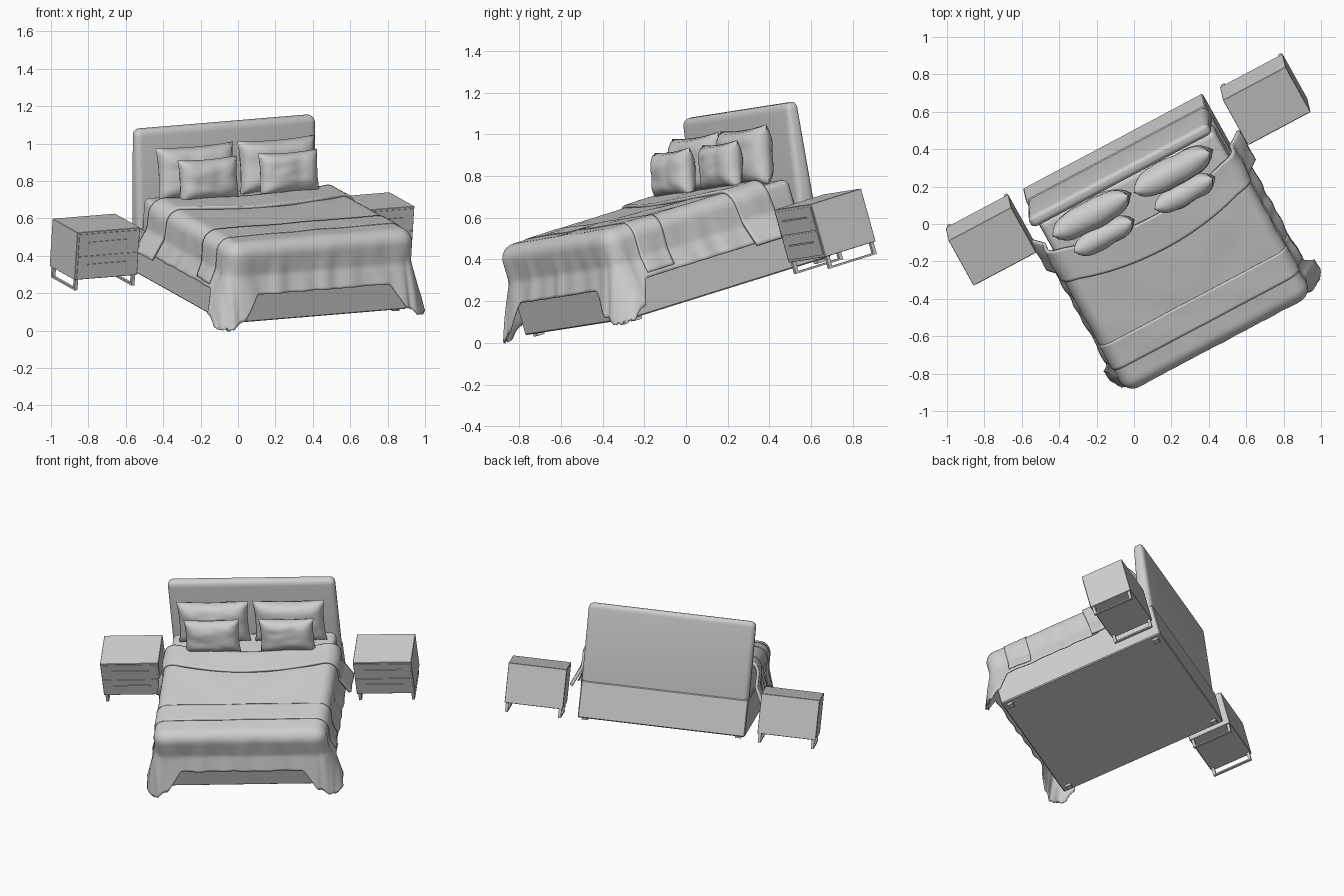
import bpy, bmesh, math
from mathutils import Vector, Matrix, noise

cube = bpy.data.objects.get("Cube")
if cube:
    bpy.data.objects.remove(cube, do_unlink=True)

# One plain grey for everything
grey = bpy.data.materials.new("light_grey")
grey.use_nodes = True
GREY = (0.62, 0.62, 0.62, 1)
grey.diffuse_color = GREY
grey.node_tree.nodes["Principled BSDF"].inputs["Base Color"].default_value = GREY

# Room frame: x across the bed, y from foot to head, z up; turned and tilted
across = Vector((0.88, 0.467, 0.073)).normalized()
along = Vector((-0.465, 0.85, 0.265))
along = (along - across * along.dot(across)).normalized()
up = across.cross(along)
FRAME = Matrix((across, along, up)).transposed().to_4x4()
FRAME.translation = (0.42, -0.515, 0.07)

HALF = 0.545     # half the bed width
LENGTH = 1.14    # bed length


def finish(name, bm, smooth=None):
    mesh = bpy.data.meshes.new(name)
    bmesh.ops.recalc_face_normals(bm, faces=bm.faces)
    bm.to_mesh(mesh)
    bm.free()
    mesh.materials.append(grey)
    obj = bpy.data.objects.new(name, mesh)
    bpy.context.collection.objects.link(obj)
    obj.matrix_world = FRAME
    if smooth:
        bpy.ops.object.select_all(action='DESELECT')
        obj.select_set(True)
        bpy.context.view_layer.objects.active = obj
        bpy.ops.object.shade_smooth_by_angle(angle=math.radians(smooth))
    return obj


def box(name, lo, hi, bevel=0, segments=1):
    lo, hi = Vector(lo), Vector(hi)
    bm = bmesh.new()
    bmesh.ops.create_cube(bm, size=1)
    for v in bm.verts:
        v.co = (lo + hi) / 2 + v.co * (hi - lo)
    if bevel:
        bmesh.ops.bevel(bm, geom=bm.edges[:], offset=bevel, segments=segments,
                        profile=0.5, affect='EDGES')
    return finish(name, bm, 40 if segments > 1 else None)


def ripple(x, y, scale, seed):
    return noise.noise(Vector((x * scale, y * scale, seed)))


def drape(name, start, end, top, hang, radius, seed, thick=0.008, slant=0.0, bow=0.0, flare=0.35):
    """Cloth lying on the bed that folds down over the sides and the foot."""
    inner, foot = HALF - 0.055, 0.045
    reach = inner + hang
    nx = 110
    ny = max(10, int((end - start) * 75))
    bm = bmesh.new()
    rows = []
    for j in range(ny + 1):
        row = []
        for i in range(nx + 1):
            p = reach * (2 * i / nx - 1)
            q = start + (end - start) * j / ny
            side = math.copysign(1, p)
            du, dv = max(abs(p) - inner, 0), max(foot - q, 0)
            # cloth hangs lower as it nears the foot corners
            if dv:
                du *= 1.4
                dv *= 1 + 0.4 * max(0, min(1, (abs(p) - inner + 0.09) / 0.09))
            else:
                du *= 1 + 0.4 * max(0, min(1, (foot + 0.06 - q) / 0.06))
            rho = math.hypot(du, dv)
            rho_c = min(rho, 0.49)
            bend = radius * math.pi / 2
            if rho_c < bend:
                out = radius * math.sin(rho_c / radius)
                down = radius * (1 - math.cos(rho_c / radius))
            else:
                out, down = radius, radius + rho_c - bend
            out += flare * max(0, rho_c - 0.22)
            # wrinkles: soft on top, vertical folds on the hanging parts
            fall = min(1, down / 0.2)
            out += fall * 0.014 * ripple(p if dv else q, 0.2 * down, 12, seed)
            puff = 0.005 * ripple(p, q, 5, seed)
            x = side * min(abs(p), inner)
            y = max(q, foot) + slant * du - bow * max(0, 1 - (p / inner) ** 2)
            if rho > 0:
                x += side * out * du / rho
                y -= out * dv / rho
            row.append(bm.verts.new((x, y, top - down + puff * (1 - fall))))
        rows.append(row)
    for a, b in zip(rows, rows[1:]):
        for i in range(nx):
            bm.faces.new((a[i], a[i + 1], b[i + 1], b[i]))
    obj = finish(name, bm, 60)
    solid = obj.modifiers.new("thickness", 'SOLIDIFY')
    solid.thickness = thick
    solid.offset = -1


def pillow(name, centre, width, height, depth, lean, seed):
    """Two puffed sheets joined at a seam, with pinched sides and pointed corners."""
    bm = bmesh.new()
    for face in (-1, 1):
        grid = bmesh.ops.create_grid(bm, x_segments=26, y_segments=18, size=1)["verts"]
        for v in grid:
            p, q = v.co.x, v.co.y
            x = p * width / 2 * (1 - 0.05 * (1 - q * q))
            z = q * height / 2 * (1 - 0.08 * (1 - p * p))
            puff = max(0, (1 - p ** 4) * (1 - q ** 4)) ** 0.6
            y = face * depth / 2 * puff * (1 + 0.15 * ripple(p, q, 2, seed + face))
            v.co = (x, y, z)
    bmesh.ops.remove_doubles(bm, verts=bm.verts[:], dist=0.0005)
    turn = Matrix.Translation(centre) @ Matrix.Rotation(-lean, 4, 'X')
    bmesh.ops.transform(bm, matrix=turn, verts=bm.verts[:])
    finish(name, bm, 70)


# Bed frame, feet and mattress
box("bed_base", (-HALF, 0, 0.006), (HALF, LENGTH, 0.25), 0.006)
for sx, side in ((-1, "right"), (1, "left")):
    for y, end in ((0.03, "front"), (LENGTH - 0.07, "back")):
        x = sx * (HALF - 0.045)
        box(f"bed_foot_{end}_{side}", (x - 0.02, y, -0.01), (x + 0.02, y + 0.04, 0.008))
box("mattress", (-HALF + 0.012, 0.03, 0.2), (HALF - 0.012, 1.04, 0.425), 0.035, 4)

# Headboard, leaning back and thinner towards the top
headboard = box("headboard", (-HALF, 1.035, 0.18), (HALF, LENGTH - 0.005, 0.77), 0.035, 5)
for v in headboard.data.vertices:
    t = (v.co.z - 0.25) / 0.52
    back = LENGTH - 0.005
    v.co.y = back + 0.055 * t - (back - v.co.y) * (1 - 0.35 * t)

# Bedding
drape("duvet", -0.275, 0.76, 0.45, 0.315, 0.075, 3.1)
drape("throw_blanket", 0.125, 0.28, 0.454, 0.30, 0.08, 3.1, 0.005)
drape("duvet_fold", 0.68, 0.87, 0.465, 0.345, 0.09, 8.4, 0.018, 0.12, 0.08, 0.45)

# Pillows
for sx, side in ((-1, "right"), (1, "left")):
    pillow(f"large_pillow_{side}", (sx * 0.248, 0.985, 0.56), 0.47, 0.29, 0.155, 0.25, 5 + sx)
    pillow(f"small_pillow_{side}", (sx * 0.244, 0.848, 0.555), 0.36, 0.23, 0.125, 0.25, 9 + sx)


# Nightstands with two drawers on sled legs
def nightstand(side, centre, front):
    half, low, high = 0.19, 0.045, 0.308
    left, right, back = centre - half, centre + half, front + 0.285
    box(f"nightstand_body_{side}", (left, front, low), (right, back, high), 0.002)
    mid = (low + high) / 2
    for label, z0, z1 in (("lower", low + 0.012, mid - 0.003), ("upper", mid + 0.003, high - 0.012)):
        box(f"drawer_{label}_{side}", (left + 0.012, front - 0.004, z0), (right - 0.012, front, z1))
        z = (z0 + z1) / 2 + 0.01
        box(f"handle_{label}_{side}", (centre - 0.12, front - 0.009, z - 0.004),
            (centre + 0.12, front - 0.003, z + 0.004))
    bar, floor = 0.018, -0.015
    for x, label in ((left + 0.008, "right"), (right - 0.008 - bar, "left")):
        y0, y1 = front + 0.008, back - 0.008
        box(f"sled_rail_{label}_of_{side}_stand", (x, y0, floor), (x + bar, y1, floor + 0.009))
        for y, end in ((y0, "front"), (y1 - bar, "back")):
            box(f"sled_leg_{end}_{label}_of_{side}_stand", (x, y, floor), (x + bar, y + bar, low))


nightstand("right", -0.816, 0.875)
nightstand("left", 0.836, 0.85)
